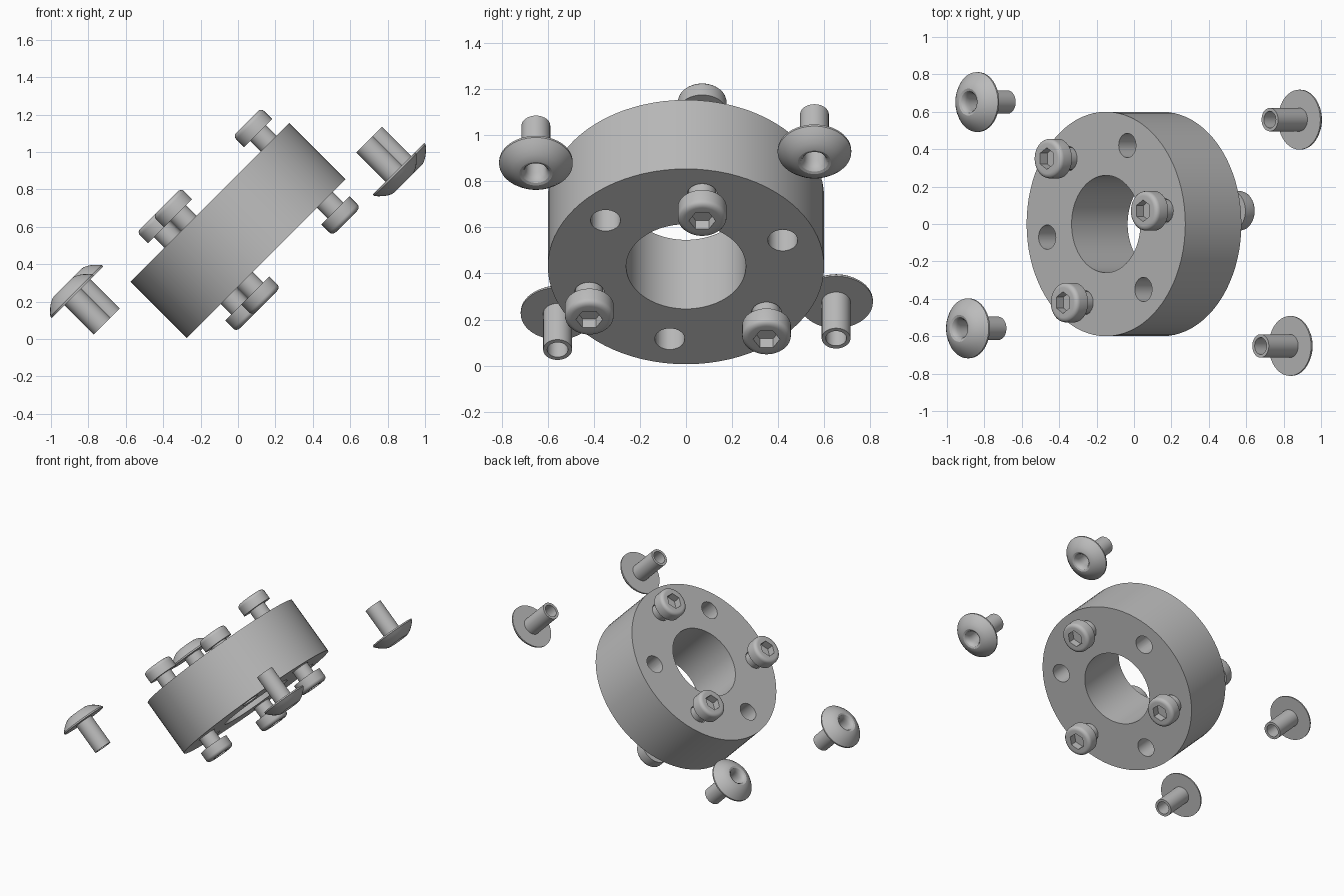
import bpy, bmesh, math
from mathutils import Matrix, Vector

if "Cube" in bpy.data.objects:
    bpy.data.objects.remove(bpy.data.objects["Cube"], do_unlink=True)

grey = bpy.data.materials.new("plain grey")
grey.use_nodes = True
grey.diffuse_color = (0.5, 0.5, 0.5, 1)
grey.node_tree.nodes["Principled BSDF"].inputs["Base Color"].default_value = (0.5, 0.5, 0.5, 1)

# Tilted frame shared by the whole assembly: local z is the ring's axis
FRAME = Matrix.Translation((0, 0, 0.58)) @ Matrix.Rotation(math.radians(-45), 4, 'Y')
HALF = 0.212          # half the ring's thickness
HOLE_CIRCLE = 0.45


def new_object(name, bm):
    bmesh.ops.recalc_face_normals(bm, faces=bm.faces)
    mesh = bpy.data.meshes.new(name)
    bm.to_mesh(mesh)
    bm.free()
    mesh.materials.append(grey)
    obj = bpy.data.objects.new(name, mesh)
    bpy.context.collection.objects.link(obj)
    return obj


def lathe(name, profile, steps, closed=False):
    """Revolve (radius, height) points about local z."""
    bm = bmesh.new()
    verts = [bm.verts.new((r, 0, h)) for r, h in profile]
    pairs = list(zip(verts, verts[1:]))
    if closed:
        pairs.append((verts[-1], verts[0]))
    edges = [bm.edges.new(p) for p in pairs]
    bmesh.ops.spin(bm, geom=verts + edges, cent=(0, 0, 0), axis=(0, 0, 1),
                   angle=math.tau, steps=steps)
    bmesh.ops.remove_doubles(bm, verts=bm.verts, dist=1e-5)
    return new_object(name, bm)


def cut(obj, prisms):
    """Subtract upright prisms given as (x, y, bottom, top, radius, sides)."""
    bm = bmesh.new()
    for x, y, low, high, radius, sides in prisms:
        bmesh.ops.create_cone(bm, cap_ends=True, segments=sides, radius1=radius,
                              radius2=radius, depth=high - low,
                              matrix=Matrix.Translation((x, y, (low + high) / 2)))
    cutter = new_object("cutter", bm)
    cutter.hide_render = True
    mod = obj.modifiers.new("holes", 'BOOLEAN')
    mod.operation, mod.solver, mod.object = 'DIFFERENCE', 'EXACT', cutter
    activate(obj)
    bpy.ops.object.modifier_apply(modifier=mod.name)
    bpy.data.objects.remove(cutter, do_unlink=True)


def activate(obj):
    bpy.ops.object.select_all(action='DESELECT')
    obj.select_set(True)
    bpy.context.view_layer.objects.active = obj


def smooth(obj):
    activate(obj)
    bpy.ops.object.shade_smooth_by_angle(angle=math.radians(30))


def place(obj, name, x, y, z, flipped):
    """Put a linked copy in the tilted frame, optionally facing the other way."""
    copy = obj.copy()
    copy.name = name
    bpy.context.collection.objects.link(copy)
    turn = Matrix.Rotation(math.pi if flipped else 0, 4, 'X')
    copy.matrix_world = FRAME @ Matrix.Translation((x, y, z)) @ turn


def on_circle(degrees):
    a = math.radians(degrees)
    return HOLE_CIRCLE * math.cos(a), HOLE_CIRCLE * math.sin(a)


# Thick ring with six through holes
ring = lathe("ring", [(0.26, -HALF), (0.6, -HALF), (0.6, HALF), (0.26, HALF)], 80, True)
cut(ring, [(*on_circle(9 + 60 * i), -0.3, 0.3, 0.065, 32) for i in range(6)])
smooth(ring)
ring.matrix_world = FRAME

# Cap screw with rounded head edge and hexagon socket
screw = lathe("screw", [(0, -0.15), (0.06, -0.15), (0.06, 0.08), (0.106, 0.08), (0.106, 0.14),
                        (0.104, 0.15), (0.098, 0.158), (0.088, 0.163), (0.08, 0.164), (0, 0.164)], 40)
cut(screw, [(0, 0, 0.11, 0.2, 0.058, 6)])
smooth(screw)
for i, angle in enumerate((9, 129, 249)):
    x, y = on_circle(angle)
    place(screw, f"upper_screw_{i + 1}", x, y, HALF, False)
    place(screw, f"lower_screw_{i + 1}", x, y, -HALF, True)
bpy.data.objects.remove(screw, do_unlink=True)

# Hollow rivet with domed head and flared bore
rivet = lathe("rivet", [(0.045, -0.222), (0.0625, -0.222), (0.0625, 0), (0.16, 0), (0.16, 0.01),
                        (0.145, 0.027), (0.125, 0.046), (0.105, 0.06), (0.085, 0.07), (0.072, 0.073),
                        (0.06, 0.069), (0.051, 0.058), (0.046, 0.042), (0.045, 0.02)], 48, True)
smooth(rivet)
for i, (x, y) in enumerate(((0.805, -0.652), (0.875, 0.558))):
    place(rivet, f"left_rivet_{i + 1}", x, y, -0.374, True)
    place(rivet, f"right_rivet_{i + 1}", -x, -y, 0.374, False)
bpy.data.objects.remove(rivet, do_unlink=True)
